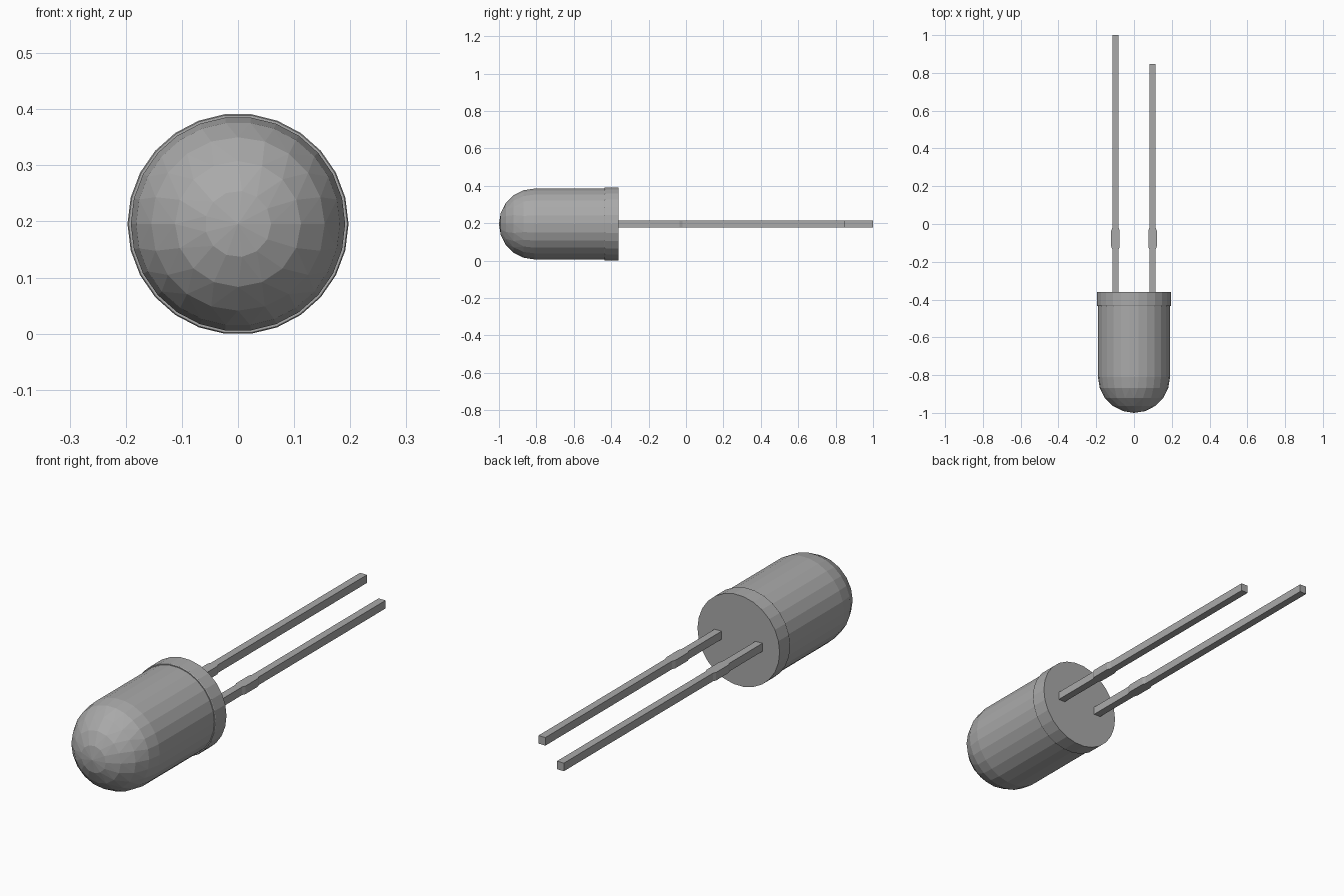
import bpy
import bmesh
from math import sin, cos, pi, radians

cube = bpy.data.objects.get("Cube")
if cube:
    bpy.data.objects.remove(cube, do_unlink=True)

SIDES = 26
AXIS_Z = 0.197 * cos(pi / SIDES)    # height of the bulb axis above the ground

grey = bpy.data.materials.new("plain grey")
grey.use_nodes = True
colour = (0.4, 0.4, 0.4, 1)
grey.diffuse_color = colour
grey.node_tree.nodes["Principled BSDF"].inputs["Base Color"].default_value = colour


def finish(name, bm):
    bmesh.ops.recalc_face_normals(bm, faces=bm.faces[:])
    mesh = bpy.data.meshes.new(name)
    bm.to_mesh(mesh)
    bm.free()
    mesh.materials.append(grey)
    obj = bpy.data.objects.new(name, mesh)
    bpy.context.collection.objects.link(obj)
    return obj


def hull(name, rings):
    """Convex faceted solid from rings of (y, radius, sides) around the y axis."""
    bm = bmesh.new()
    for y, radius, sides in rings:
        for i in range(sides):
            a = 2 * pi * i / sides
            bm.verts.new((radius * cos(a), y, AXIS_Z + radius * sin(a)))
    bmesh.ops.convex_hull(bm, input=bm.verts[:])
    bmesh.ops.dissolve_limit(bm, angle_limit=radians(0.5),
                             verts=bm.verts[:], edges=bm.edges[:])
    return finish(name, bm)


# Bulb: straight barrel with a coarse dome whose rings lose sides toward the nose
R, DOME_Y = 0.191, -0.809
dome = [(DOME_Y - R * cos(radians(a)), R * sin(radians(a)), n)
        for a, n in ((0, 1), (18, 13), (36, 16), (54, 20), (72, 26), (90, SIDES))]
hull("bulb", dome + [(-0.40, R, SIDES)])

# Flange around the base of the bulb
hull("flange", [(-0.435, 0.195, SIDES), (-0.432, 0.197, SIDES), (-0.36, 0.197, SIDES)])


# Square leads, each with a slightly widened stop
def lead(name, x, end):
    bm = bmesh.new()
    thin, wide, half_h = 0.0165, 0.0225, 0.0175
    stations = ((-0.37, thin), (-0.135, thin), (-0.12, wide),
                (-0.035, wide), (-0.02, thin), (end, thin))
    loops = [[bm.verts.new((x + sx * w, y, AXIS_Z + sz * half_h))
              for sx, sz in ((-1, -1), (1, -1), (1, 1), (-1, 1))]
             for y, w in stations]
    for a, b in zip(loops, loops[1:]):
        for i in range(4):
            j = (i + 1) % 4
            bm.faces.new((a[i], a[j], b[j], b[i]))
    bm.faces.new(loops[0])
    bm.faces.new(loops[-1])
    finish(name, bm)


lead("right_long_lead", -0.098, 1.0)
lead("left_short_lead", 0.098, 0.847)
